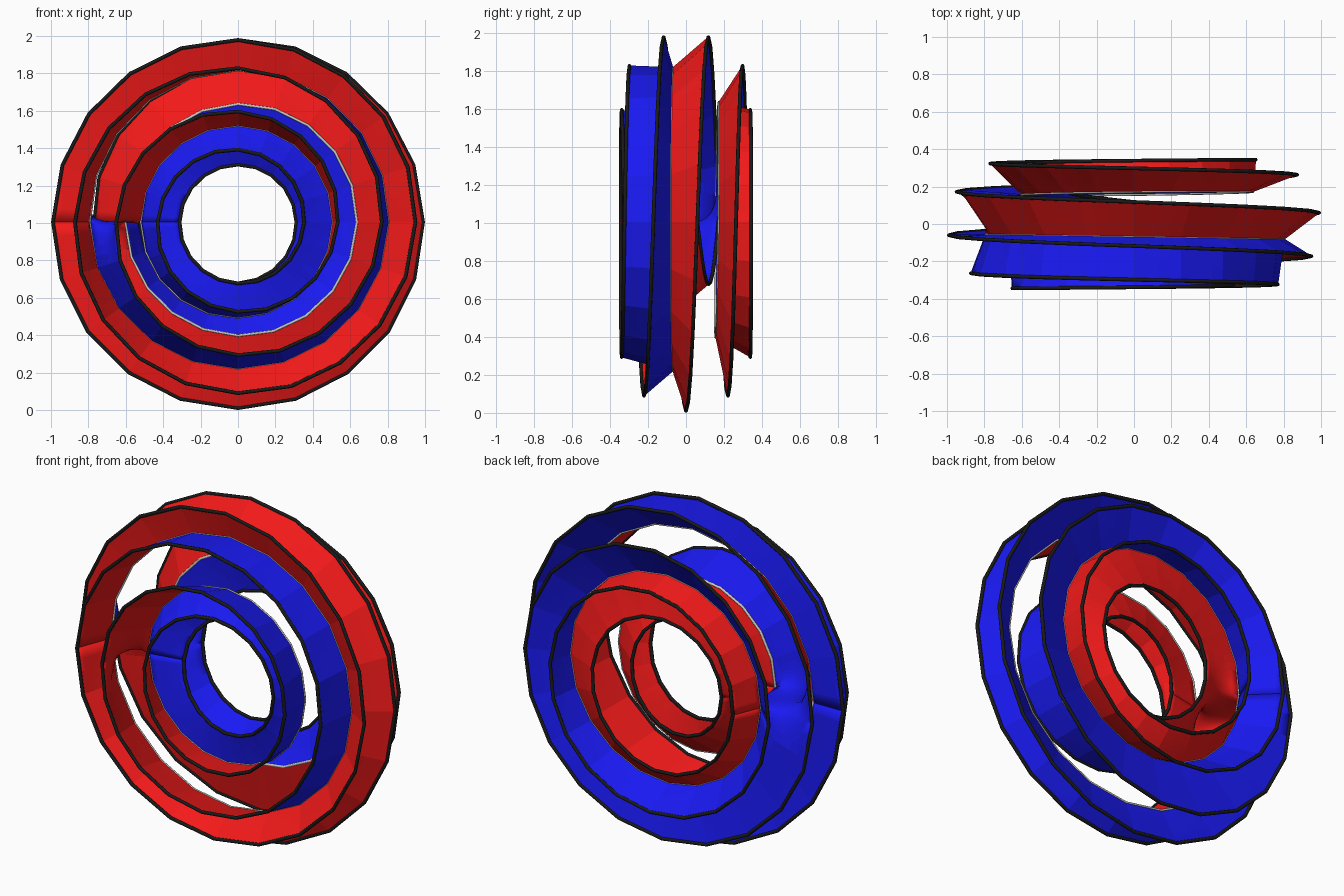
import bpy, math
from mathutils import Vector

if "Cube" in bpy.data.objects:
    bpy.data.objects.remove(bpy.data.objects["Cube"])

SIDES, SUB, ROWS = 20, 4, 6          # ring polygon, subdivisions along and across sheets
R, r, ZC = 0.651, 0.344, 1.005       # torus radii and centre height


def material(name, col):
    m = bpy.data.materials.new(name)
    m.diffuse_color = (*col, 1)
    m.use_nodes = True
    m.node_tree.nodes["Principled BSDF"].inputs["Base Color"].default_value = m.diffuse_color
    return m


BLUE = material("blue", (0.01, 0.01, 0.9))
RED = material("red", (0.9, 0.01, 0.01))
BLACK = material("black", (0.01, 0.01, 0.01))
GREY = material("grey", (0.62, 0.62, 0.58))


def place(t, dr, y):
    a = 2 * math.pi * t              # starts at -x, runs over the top
    return Vector((-math.cos(a) * (R + dr), y, ZC + math.sin(a) * (R + dr)))


def rim(k, t):                       # strand k of the nine-turn boundary
    a = math.radians(30 + 40 * k - 40 * t)
    return place(t, r * math.cos(a), r * math.sin(a))


# radial and y offsets of the three seams: mean, cosine, sine
SEAMS = [((.148, -.005, .015), (-.069, .012, 0)),
         ((-.032, -.017, .012), (.165, -.008, .008)),
         ((-.138, .005, .003), (-.098, 0, 0))]


def seam(g, t):
    a = 2 * math.pi * t
    dr, y = (c + p * math.cos(a) + q * math.sin(a) for c, p, q in SEAMS[g % 3])
    return place(t, dr, y)


def faceted(f, n, i):                # sample f along the 20-sided polygon
    j, w = divmod(i, SUB)
    return f(n, j / SIDES).lerp(f(n, (j + 1) / SIDES), w / SUB) if w else f(n, j / SIDES)


verts, faces, index, fixed = [], [], {}, set()


def vert(p, part, pin):
    key = (round(p.x, 4), round(p.y, 4), round(p.z, 4), part if pin else "free")
    if key not in index:
        index[key] = len(verts)
        verts.append(p.copy())
        if pin:
            fixed.add(index[key])
    return index[key]


# nine sheets, three hanging on each seam
for k in range(-2, 7):
    g = (k + 2) // 3
    grid = []
    for i in range(SIDES * SUB + 1):
        a, b = faceted(seam, g, i), faceted(rim, k, i)
        pin_end = i in (0, SIDES * SUB) and not (
            (i == 0 and k % 3 == 0) or (i > 0 and k % 3 == 1))
        grid.append([vert(a.lerp(b, j / ROWS), k, pin_end or j in (0, ROWS))
                     for j in range(ROWS + 1)])
    for i in range(SIDES * SUB):
        for j in range(ROWS):
            faces.append((grid[i][j], grid[i][j + 1], grid[i + 1][j + 1], grid[i + 1][j]))


# cross wall on the -x side where every third sheet changes seam
def wall(a, b, c, tag):
    pt = lambda i, j: vert(a + (b - a) * i / ROWS + (c - a) * j / ROWS, tag,
                           (i, j) in ((0, 0), (ROWS, 0), (0, ROWS)))
    for i in range(ROWS):
        for j in range(ROWS - i):
            faces.append((pt(i, j), pt(i + 1, j), pt(i, j + 1)))
            if i + j < ROWS - 1:
                faces.append((pt(i + 1, j), pt(i + 1, j + 1), pt(i, j + 1)))


for g in range(3):
    wall(seam(g, 0), seam(g + 1, 0), rim(3 * g, 0), "wall")
wall(seam(0, 0), seam(2, 0), seam(1, 0), "wall")

# relax the wall into the sheets so it turns with a round fillet
near = [v.x < 0 and abs(v.z - ZC) < 0.17 for v in verts]
links = [set() for _ in verts]
for f in faces:
    for a, b in zip(f, f[1:] + f[:1]):
        links[a].add(b)
        links[b].add(a)
for _ in range(40):
    new = [sum((verts[n] for n in links[i]), Vector()) / len(links[i])
           if near[i] and i not in fixed else v for i, v in enumerate(verts)]
    verts = new

me = bpy.data.meshes.new("two_sided_sheet")
me.from_pydata(verts, [], faces)
me.polygons.foreach_set("use_smooth", [all(near[i] for i in f) for f in faces])
me.materials.append(BLUE)
me.materials.append(RED)
sheet = bpy.data.objects.new("two_sided_sheet", me)
bpy.context.collection.objects.link(sheet)
sol = sheet.modifiers.new("thickness", "SOLIDIFY")
sol.thickness, sol.offset, sol.material_offset = 0.004, 0, 1


def tube(name, pts, radius, mat):
    cu = bpy.data.curves.new(name, "CURVE")
    cu.dimensions = "3D"
    cu.bevel_depth, cu.bevel_resolution = radius, 2
    sp = cu.splines.new("POLY")
    sp.points.add(len(pts) - 1)
    for p, q in zip(sp.points, pts):
        p.co = (*q, 1)
    sp.use_cyclic_u = True
    cu.materials.append(mat)
    bpy.context.collection.objects.link(bpy.data.objects.new(name, cu))


# black boundary cord winding nine times, and three grey seam cords
tube("boundary_cord", [rim(-n, i / SIDES) for n in range(9) for i in range(SIDES)], 0.01, BLACK)
for g in range(3):
    tube("seam_cord_%d" % (g + 1), [seam(g, i / SIDES) for i in range(SIDES)], 0.007, GREY)
